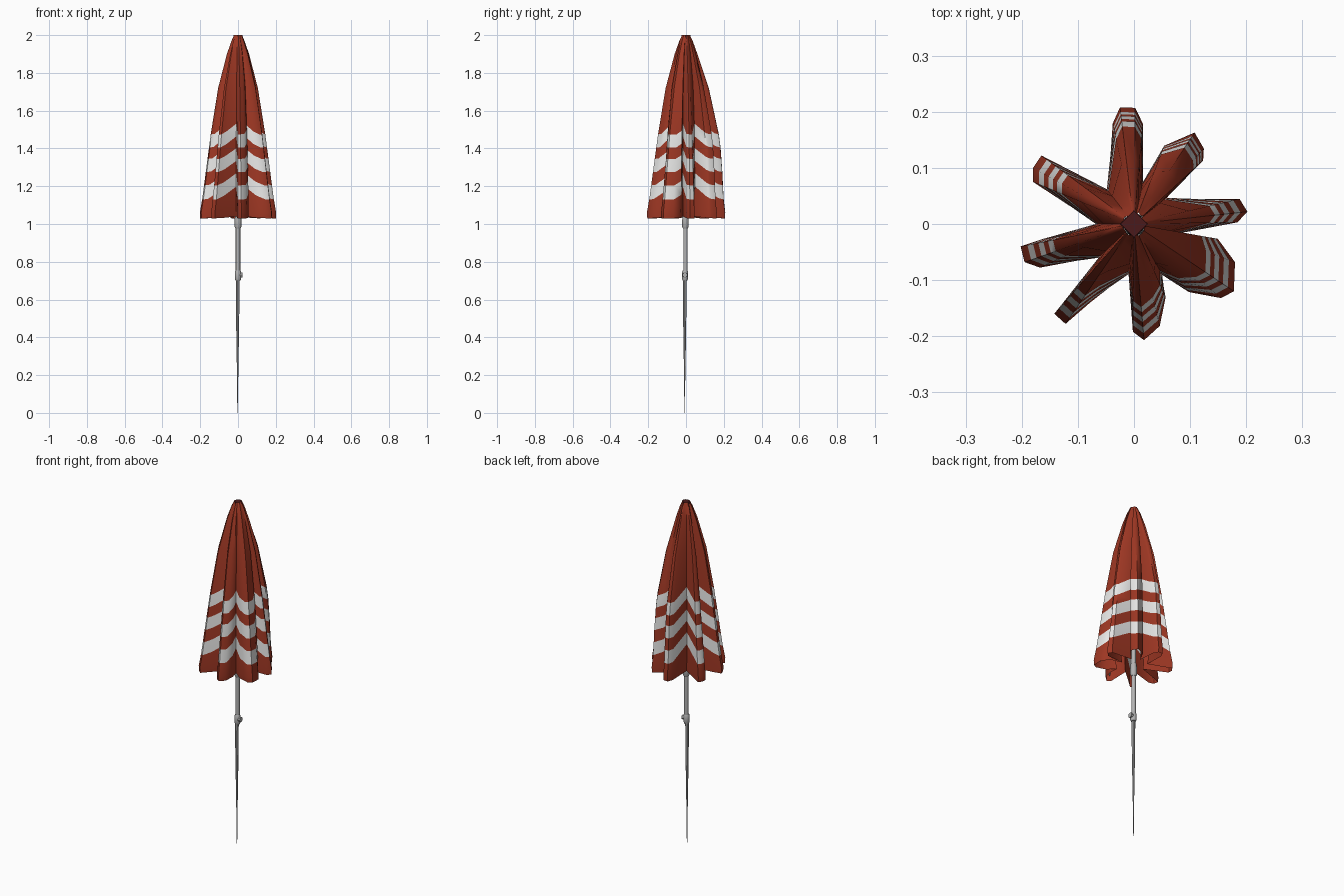
import bpy, bmesh, math
from mathutils import Vector

if "Cube" in bpy.data.objects:
    bpy.data.objects.remove(bpy.data.objects["Cube"])


def mat(name, c):
    m = bpy.data.materials.new(name)
    m.diffuse_color = (*c, 1)
    m.use_nodes = True
    m.node_tree.nodes["Principled BSDF"].inputs["Base Color"].default_value = m.diffuse_color
    return m


RED = mat("brick_red_cloth", (0.34, 0.038, 0.017))
WHITE = mat("white_stripe", (0.80, 0.80, 0.79))
GREY = mat("grey_metal", (0.45, 0.45, 0.45))
MAROON = mat("dark_maroon", (0.07, 0.010, 0.011))


def finish(name, bm, mats, angle=40):
    bmesh.ops.recalc_face_normals(bm, faces=bm.faces[:])
    me = bpy.data.meshes.new(name)
    bm.to_mesh(me)
    bm.free()
    ob = bpy.data.objects.new(name, me)
    bpy.context.collection.objects.link(ob)
    for m in mats:
        me.materials.append(m)
    bpy.ops.object.select_all(action='DESELECT')
    bpy.context.view_layer.objects.active = ob
    ob.select_set(True)
    bpy.ops.object.shade_smooth_by_angle(angle=math.radians(angle))
    return ob


def lathe(name, rows, m, sides=10, x=0.0, y=0.0):
    """Turned part from (radius, z) rows, capped at both ends."""
    bm = bmesh.new()
    rings = [[bm.verts.new((x + r * math.cos(2 * math.pi * i / sides),
                            y + r * math.sin(2 * math.pi * i / sides), z))
              for i in range(sides)] for r, z in rows]
    for a, b in zip(rings, rings[1:]):
        for i in range(sides):
            j = (i + 1) % sides
            bm.faces.new((a[i], a[j], b[j], b[i]))
    bm.faces.new(rings[0])
    bm.faces.new(rings[-1])
    return finish(name, bm, [m])


def rod(name, p, q, r, m, sides=6):
    p, q = Vector(p), Vector(q)
    ob = lathe(name, [(r, 0), (r, (q - p).length)], m, sides)
    ob.location = p
    ob.rotation_euler = (q - p).to_track_quat('Z', 'Y').to_euler()
    return ob


# Hem outline: eight uneven folds, anticlockwise, valley first in each
hem = [
    (.078, -.018), (.185, .003), (.202, .022), (.188, .045),
    (.060, .048), (.125, .115), (.125, .135), (.108, .163), (.055, .143),
    (.017, .078), (.016, .180), (.002, .207), (-.025, .208), (-.038, .180),
    (-.050, .064), (-.165, .122), (-.180, .100), (-.180, .075),
    (-.070, .000), (-.168, -.028), (-.202, -.040), (-.195, -.068), (-.168, -.078),
    (-.065, -.062), (-.142, -.160), (-.122, -.178), (-.080, -.143),
    (-.010, -.092), (-.002, -.192), (.018, -.207), (.046, -.182), (.058, -.135),
    (.052, -.094), (.100, -.124), (.155, -.132), (.178, -.120), (.180, -.068), (.153, -.027),
]

# Rows: ridge height, ridge scale, valley scale, valley rise, extra bulge of the back folds
rows = [
    (2.00, .10, .22, 0, 0), (1.97, .17, .32, 0, 0), (1.90, .29, .50, 0, 0),
    (1.72, .52, .78, .02, .06), (1.475, .715, .92, .057, .12), (1.405, .76, .94, .06, .12),
    (1.345, .80, .95, .057, .10), (1.275, .845, .96, .06, .08), (1.205, .89, .97, .065, .05),
    (1.13, .94, .97, .07, .02), (1.06, 1.0, .93, .01, 0), (1.03, .99, .88, .01, 0),
]
STRIPES = (4, 6, 8)


def canopy_point(x, y, row):
    z, tip, valley, rise, bulge = row
    w = min(1, max(0, (math.hypot(x, y) - .09) / .10))
    if not (y > .1 and x > -.06):
        bulge = 0
    s = valley + (tip + bulge - valley) * w
    return (x * s, y * s, z + rise * (1 - w))


# Folded canopy with chevron stripes that rise into the valleys
bm = bmesh.new()
rings = [[bm.verts.new(canopy_point(x, y, r)) for x, y in hem] for r in rows]
n = len(hem)
for k in range(len(rows) - 1):
    for i in range(n):
        j = (i + 1) % n
        f = bm.faces.new((rings[k][i], rings[k + 1][i], rings[k + 1][j], rings[k][j]))
        f.material_index = 1 if k in STRIPES else 0
finish("folded_canopy", bm, [RED, WHITE], 50)

# Diamond cap at the apex
lathe("top_cap", [(.025, 1.988), (.024, 2.0)], MAROON, 4)

# Upper pole, and lower pole tapering to a ground spike
lathe("upper_pole", [(.012, .70), (.012, 1.98)], GREY, 10, 0, -.003)
lathe("lower_pole", [(.0015, 0), (.003, .17), (.006, .35), (.009, .55), (.010, .72)],
      GREY, 8, -.002, -.007)

# Height clamp with its side knob
lathe("clamp_collar", [(.013, .70), (.017, .71), (.017, .745), (.013, .755)], GREY, 10, 0, -.005)
rod("clamp_knob", (.005, -.005, .73), (.024, -.005, .73), .014, GREY, 8)

# Sliding runner under the canopy
lathe("runner", [(.013, .975), (.018, .985), (.018, 1.02), (.016, 1.05)], GREY, 10, 0, -.003)

# Folded ribs inside each pleat
for k, (a, r) in enumerate([(6, .18), (52, .16), (92, .18), (149, .18),
                            (196, .18), (233, .18), (276, .18), (328, .18)]):
    c, s = math.cos(math.radians(a)), math.sin(math.radians(a))
    rod(f"rib_{k + 1}", (r * c, r * s, 1.05), (.008 * c, .008 * s, 1.93), .003, GREY, 5)
